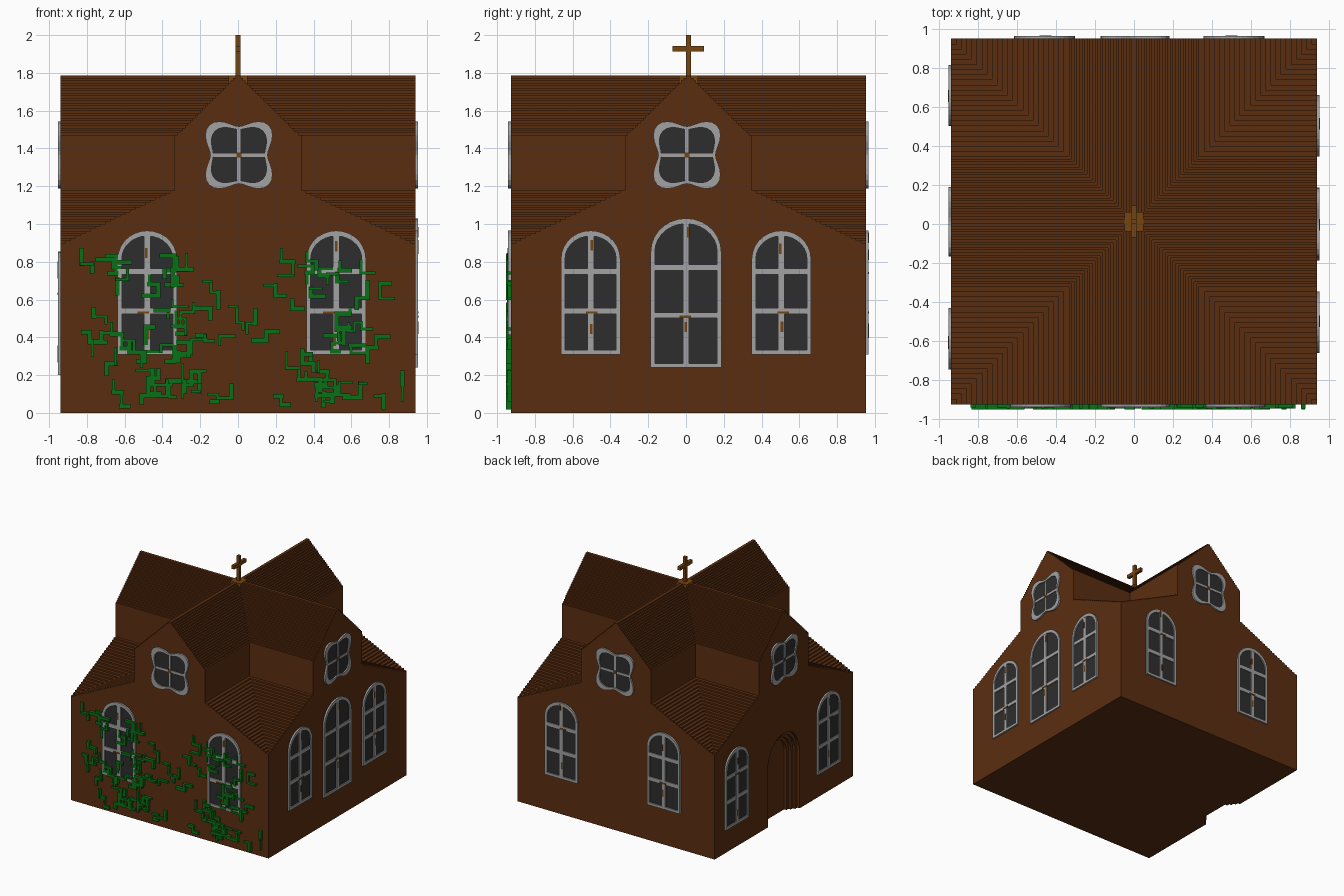
import bpy, bmesh, math, random
from mathutils import Vector

random.seed(7)
cube = bpy.data.objects.get("Cube")
if cube:
    bpy.data.objects.remove(cube, do_unlink=True)

W = 0.94                      # half width of the building
C = Vector((0, 0.0125, 0))    # centre of the plan


def material(name, rgb):
    m = bpy.data.materials.new(name)
    m.use_nodes = True
    m.diffuse_color = (*rgb, 1)
    m.node_tree.nodes["Principled BSDF"].inputs["Base Color"].default_value = (*rgb, 1)
    return m


BROWN = material("dark_brown", (0.105, 0.027, 0.005))
WOOD = material("light_wood", (0.18, 0.058, 0.005))
GREY = material("frame_grey", (0.36, 0.36, 0.36))
GLASS = material("dark_glass", (0.027, 0.027, 0.028))
GREEN = material("vine_green", (0.003, 0.16, 0.008))


def finish(bm, name, mat):
    bmesh.ops.remove_doubles(bm, verts=bm.verts, dist=1e-5)
    bmesh.ops.recalc_face_normals(bm, faces=bm.faces)
    mesh = bpy.data.meshes.new(name)
    bm.to_mesh(mesh)
    bm.free()
    mesh.materials.append(mat)
    ob = bpy.data.objects.new(name, mesh)
    bpy.context.collection.objects.link(ob)
    return ob


def wall(u, n):
    """Map (along, height, outward) to a point on one facade."""
    u, n = Vector(u), Vector(n)
    base = n * W + (C if n.y else Vector())
    return lambda a, z, d: base + u * a + n * d + Vector((0, 0, z))


FRONT = wall((1, 0, 0), (0, -1, 0))
BACK = wall((1, 0, 0), (0, 1, 0))
LEFT = wall((0, 1, 0), (1, 0, 0))
RIGHT = wall((0, 1, 0), (-1, 0, 0))


def prism(bm, at, outline, d0, d1):
    lo = [bm.verts.new(at(a, z, d0)) for a, z in outline]
    hi = [bm.verts.new(at(a, z, d1)) for a, z in outline]
    bm.faces.new(lo)
    bm.faces.new(hi)
    for i in range(len(lo)):
        bm.faces.new((lo[i - 1], lo[i], hi[i], hi[i - 1]))


def bar(bm, at, a0, a1, z0, z1, d0, d1):
    prism(bm, at, [(a0, z0), (a1, z0), (a1, z1), (a0, z1)], d0, d1)


def ring(bm, at, outer, inner, d):
    loops = [[bm.verts.new(at(a, z, h)) for a, z in pts]
             for pts, h in ((outer, 0), (outer, d), (inner, d), (inner, 0))]
    for p, q in zip(loops, loops[1:]):
        for i in range(len(p)):
            bm.faces.new((p[i - 1], p[i], q[i], q[i - 1]))


def arch(c, w, bottom, spring, top, n=14):
    arc = [(c + w * math.cos(math.pi * i / n), spring + (top - spring) * math.sin(math.pi * i / n))
           for i in range(n + 1)]
    return [(c - w, bottom), (c + w, bottom)] + arc


def rosette(c, z, r, k, n=48):
    pts = []
    for i in range(n):
        t = 2 * math.pi * i / n
        q = r - k * math.cos(4 * t)
        pts.append((c + q * math.cos(t), z + q * math.sin(t)))
    return pts


# Building: stacked cross-shaped layers with stepped roofs
layers = [(W, 0, 0.9)]
n = 23
for i in range(n):
    w = W + (0.335 - W) * (i + 1) / n
    z = 0.9 + 0.29 * i / n
    layers.append((w, z, z + 0.29 / n if i < n - 1 else 1.47))
n = 25
for i in range(1, n):
    z = 1.47 + 0.315 * (i - 1) / (n - 1)
    layers.append((0.335 * (1 - i / n), z, z + 0.315 / (n - 1)))

bm = bmesh.new()


def face(points, turn):
    """Add a polygon turned by quarter turns about the plan centre."""
    pts = []
    for x, y, z in points:
        for _ in range(turn):
            x, y = -y, x
        p = Vector((x, y, z)) + C
        if not any((p - q).length < 1e-6 for q in pts):
            pts.append(p)
    bm.faces.new([bm.verts.new(p) for p in pts])


for i, (w, z0, z1) in enumerate(layers):
    v = layers[i + 1][0] if i + 1 < len(layers) else w
    for t in range(4):
        face([(-w, -W, z0), (w, -W, z0), (w, -W, z1), (v, -W, z1), (-v, -W, z1), (-w, -W, z1)], t)
        if w < W:
            face([(w, -W, z0), (w, -w, z0), (w, -w, z1), (w, -W, z1)], t)
            face([(W, -w, z0), (w, -w, z0), (w, -w, z1), (W, -w, z1)], t)
        if v < w:
            face([(v, -W, z1), (w, -W, z1), (w, -w, z1), (W, -w, z1), (W, -v, z1), (v, -v, z1)], t)
w, z0, z1 = layers[-1]
for t in range(4):
    face([(-w, -W, z1), (w, -W, z1), (w, -w, z1), (-w, -w, z1)], t)
face([(-w, -w, z1), (w, -w, z1), (w, w, z1), (-w, w, z1)], 0)
face([(-W, -W, 0), (W, -W, 0), (W, W, 0), (-W, W, 0)], 0)
bmesh.ops.remove_doubles(bm, verts=bm.verts, dist=1e-5)
bmesh.ops.recalc_face_normals(bm, faces=bm.faces)
bmesh.ops.dissolve_limit(bm, angle_limit=0.01, verts=bm.verts, edges=bm.edges)
building = finish(bm, "building", BROWN)

# Doorway: nested arches cut deeper step by step
for k in range(4):
    bm = bmesh.new()
    s = 0.028 * k
    prism(bm, RIGHT, arch(0.0125, 0.215 - s, -0.1, 0.5, 0.73 - s), 0.1, -0.022 * (k + 1))
    cutter = finish(bm, "doorway_cutter", BROWN)
    cutter.hide_render = True
    mod = building.modifiers.new("doorway", 'BOOLEAN')
    mod.operation, mod.solver, mod.object = 'DIFFERENCE', 'EXACT', cutter
    bpy.context.view_layer.objects.active = building
    bpy.ops.object.modifier_apply(modifier=mod.name)
    bpy.data.objects.remove(cutter, do_unlink=True)


# Windows: glass plate, frame ring, glazing bars and worn wooden patches
def window(name, at, c, w, bottom, top, d=0.014):
    spring = top - w * 0.95
    h, e = top - bottom, 0.022
    bm = bmesh.new()
    prism(bm, at, arch(c, w - 0.01, bottom + 0.01, spring, top - 0.01), -0.01, 0.004)
    finish(bm, name + "_glass", GLASS)
    bm = bmesh.new()
    ring(bm, at, arch(c, w, bottom, spring, top), arch(c, w - e, bottom + e, spring, top - e * 1.3), d)
    bar(bm, at, c - 0.017, c + 0.017, bottom + 0.01, top - 0.01, 0, d - 0.001)
    for f in (0.35, 0.67):
        z = bottom + f * h
        bar(bm, at, c - w + 0.01, c + w - 0.01, z - 0.015, z + 0.015, 0, d - 0.002)
    finish(bm, name + "_frame", GREY)
    bm = bmesh.new()
    for f in (random.uniform(0.1, 0.3), random.uniform(0.8, 0.95)):
        z, a = bottom + f * h, c + random.uniform(-0.015, 0.005)
        bar(bm, at, a, a + 0.014, z - 0.03, z + 0.025, 0, d + 0.002)
    z, a = bottom + random.choice((0.35, 0.67)) * h, c + random.uniform(-0.1, 0.03)
    bar(bm, at, a, a + 0.06, z - 0.014, z - 0.002, 0, d + 0.002)
    finish(bm, name + "_patches", WOOD)


def rose_window(name, at, c, z=1.365, d=0.014):
    bm = bmesh.new()
    prism(bm, at, rosette(c, z, 0.165, 0.025), -0.01, 0.004)
    finish(bm, name + "_glass", GLASS)
    bm = bmesh.new()
    ring(bm, at, rosette(c, z, 0.1875, 0.036), rosette(c, z, 0.157, 0.022), d)
    bar(bm, at, c - 0.009, c + 0.009, z - 0.14, z + 0.14, 0, 0.009)
    bar(bm, at, c - 0.14, c + 0.14, z - 0.009, z + 0.009, 0, 0.008)
    finish(bm, name + "_frame", GREY)
    bm = bmesh.new()
    bar(bm, at, c - 0.014, c + 0.014, z - 0.014, z + 0.014, 0, 0.012)
    finish(bm, name + "_boss", WOOD)


for name, at, centres, bottom in (("front", FRONT, (-0.48, 0.52), 0.31), ("back", BACK, (-0.46, 0.515), 0.31),
                                  ("left", LEFT, (-0.505, 0.505), 0.31), ("right", RIGHT, (-0.59, 0.66), 0.2)):
    for i, c in enumerate(centres):
        window(f"{name}_window_{i + 1}", at, c, 0.157, bottom, bottom + 0.655)
    rose_window(name + "_rose_window", at, 0.012 if name == "right" else 0.005)
window("left_middle_window", LEFT, 0, 0.187, 0.24, 1.03)

# Vines: short right-angled runners climbing the front wall
bm = bmesh.new()
for centre, spread, count, height in ((-0.48, 0.2, 36, 0.75), (0.5, 0.19, 36, 0.75), (0, 0.13, 9, 0.55)):
    for _ in range(count):
        x = random.gauss(centre, spread)
        z = 0.03 + height * random.random() ** 1.2
        upright = random.random() < 0.5
        for _ in range(random.randint(2, 4)):
            step = random.uniform(0.03, 0.085) * random.choice((-1, 1))
            x2 = x if upright else x + step
            z2 = z + abs(step) if upright else z
            x, x2 = (max(-0.87, min(0.87, q)) for q in (x, x2))
            z2 = min(0.88, z2)
            t = random.choice((0.008, 0.012))
            bar(bm, FRONT, min(x, x2) - t, max(x, x2) + t, z - t, z2 + t, 0, random.choice((0.017, 0.02, 0.026)))
            x, z, upright = x2, z2, not upright
ob = finish(bm, "vines", GREEN)

# Roof cross on its small base
bm = bmesh.new()
for sx, sy, z0, z1 in ((0.013, 0.013, 1.75, 2.0), (0.013, 0.083, 1.913, 1.943), (0.05, 0.05, 1.73, 1.787)):
    box = bmesh.ops.create_cube(bm, size=2)["verts"]
    bmesh.ops.scale(bm, vec=(sx, sy, (z1 - z0) / 2), verts=box)
    bmesh.ops.translate(bm, vec=C + Vector((0, 0, (z0 + z1) / 2)), verts=box)
finish(bm, "roof_cross", WOOD)
